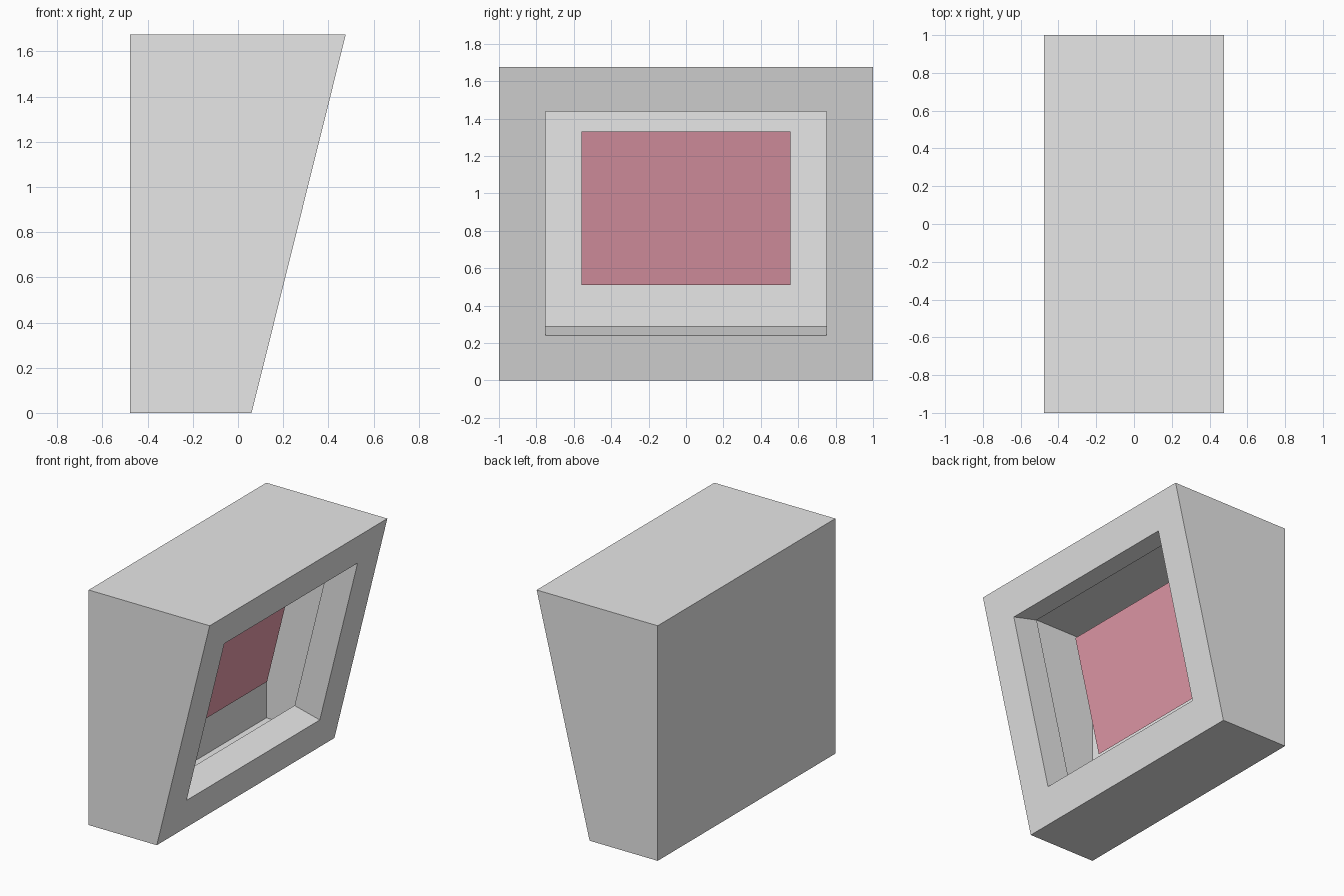
import bpy
import bmesh
from mathutils import Vector

cube = bpy.data.objects.get("Cube")
if cube:
    bpy.data.objects.remove(cube, do_unlink=True)


def material(name, rgb):
    m = bpy.data.materials.new(name)
    m.use_nodes = True
    color = (*rgb, 1)
    m.diffuse_color = color
    m.node_tree.nodes["Principled BSDF"].inputs["Base Color"].default_value = color
    return m


def build(name, bm, mat):
    mesh = bpy.data.meshes.new(name)
    bm.to_mesh(mesh)
    bm.free()
    mesh.materials.append(mat)
    obj = bpy.data.objects.new(name, mesh)
    bpy.context.collection.objects.link(obj)
    return obj


grey = material("light grey", (0.8, 0.8, 0.8))
pink = material("pink", (0.93, 0.39, 0.48))

HEIGHT, BACK, FOOT, BROW = 1.675, -0.477, 0.06, 0.477
lean = (BROW - FOOT) / HEIGHT
outward = Vector((1, 0, -lean)).normalized()


def slanted(half_width, low, high, offset=0.0):
    """Corners of a rectangle parallel to the leaning face."""
    return [Vector((FOOT + lean * z + offset, y, z))
            for y, z in ((-half_width, low), (half_width, low),
                         (half_width, high), (-half_width, high))]


# Hollow cabinet shell with a leaning face
bm = bmesh.new()
front = [bm.verts.new(p) for p in slanted(1, 0, HEIGHT)]
back = [bm.verts.new((BACK, v.co.y, v.co.z)) for v in front]
bm.faces.new(back[::-1])
# Opening and its rim, turned inward at right angles to the leaning face
opening = [bm.verts.new(p) for p in slanted(0.75, 0.24, 1.437)]
rim = [bm.verts.new(v.co - outward * 0.205) for v in opening]
for outer, inner in ((back, front), (front, opening), (opening, rim)):
    for i in range(4):
        j = (i + 1) % 4
        bm.faces.new((outer[i], outer[j], inner[j], inner[i]))
build("cabinet", bm, grey)

# Flat screen floating inside, parallel to the leaning face
bm = bmesh.new()
bm.faces.new([bm.verts.new(p) for p in slanted(0.56, 0.51, 1.33, -0.35)])
build("screen", bm, pink)
